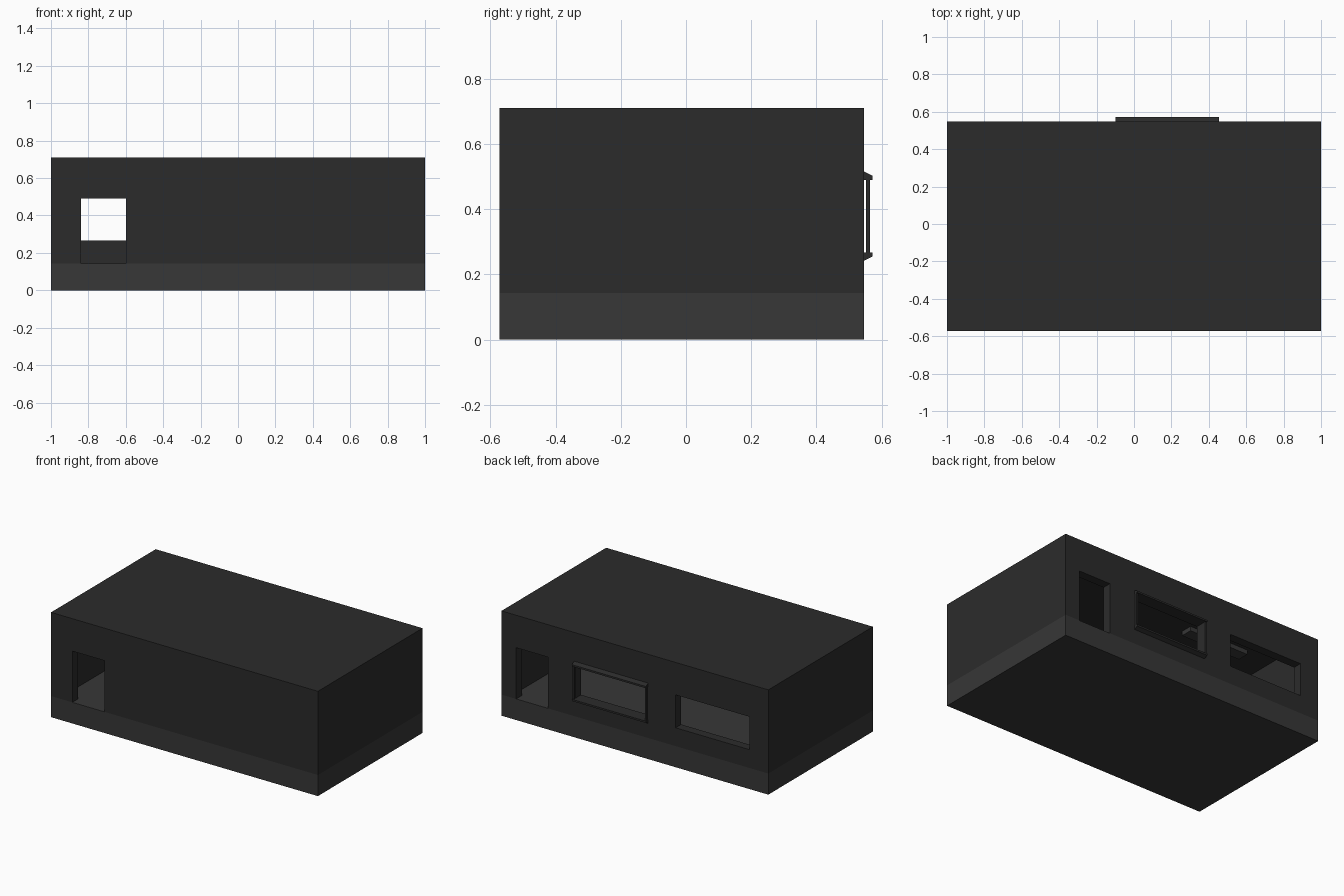
import bpy, bmesh

if "Cube" in bpy.data.objects:
    bpy.data.objects.remove(bpy.data.objects["Cube"])


def material(name, v):
    m = bpy.data.materials.new(name)
    m.diffuse_color = (v, v, v, 1)
    m.use_nodes = True
    m.node_tree.nodes["Principled BSDF"].inputs["Base Color"].default_value = m.diffuse_color
    return m


DARK = material("dark_grey", 0.024)
LIGHT = material("lighter_grey", 0.038)


def box(name, x, y, z, mat=DARK):
    """Box from (min, max) ranges on each axis."""
    bm = bmesh.new()
    bmesh.ops.create_cube(bm, size=1)
    for v in bm.verts:
        v.co = [(r[0] + r[1]) / 2 + c * (r[1] - r[0]) for r, c in zip((x, y, z), v.co)]
    return finish(name, bm, mat)


def finish(name, bm, mat):
    bmesh.ops.recalc_face_normals(bm, faces=bm.faces)
    me = bpy.data.meshes.new(name)
    bm.to_mesh(me)
    bm.free()
    me.materials.append(mat)
    ob = bpy.data.objects.new(name, me)
    bpy.context.collection.objects.link(ob)
    return ob


def cut(target, x, y, z):
    """Subtract a box from the target."""
    cutter = box("cutter", x, y, z)
    cutter.hide_render = True
    mod = target.modifiers.new("cut", 'BOOLEAN')
    mod.operation = 'DIFFERENCE'
    mod.solver = 'EXACT'
    mod.object = cutter
    bpy.context.view_layer.objects.active = target
    bpy.ops.object.modifier_apply(modifier=mod.name)
    bpy.data.objects.remove(cutter)


def rail(name, profile, x0, x1):
    """Extrude a (y, z) profile along x."""
    bm = bmesh.new()
    face = bm.faces.new([bm.verts.new((x0, y, z)) for y, z in profile])
    ext = bmesh.ops.extrude_face_region(bm, geom=[face])
    for v in ext["geom"]:
        if isinstance(v, bmesh.types.BMVert):
            v.co.x = x1
    return finish(name, bm, DARK)


FRONT, BACK, T, FLOOR, TOP = -0.573, 0.547, 0.06, 0.143, 0.71

# foundation, its top is the floor of the room
box("foundation", (-1, 1), (FRONT, BACK), (0, FLOOR), LIGHT)

# hollow walls with roof
walls = box("walls", (-1, 1), (FRONT, BACK), (FLOOR, TOP))
cut(walls, (-1 + T, 1 - T), (FRONT + T, BACK - T), (0.05, 0.69))

# front door, back door and two back windows
front_hole = (FRONT - 0.1, FRONT + 0.1)
back_hole = (BACK - 0.1, BACK + 0.1)
cut(walls, (-0.84, -0.6), front_hole, (0.05, 0.49))
cut(walls, (0.65, 0.89), back_hole, (0.05, 0.49))
cut(walls, (-0.09, 0.445), back_hole, (0.267, 0.49))
cut(walls, (-0.86, -0.305), back_hole, (0.267, 0.49))

# window trim: bevelled rails above and below, thin posts at the ends
X0, X1, OUT = -0.1, 0.455, 0.573
rail("window_top_rail", [(BACK, 0.49), (OUT, 0.49), (OUT, 0.502), (BACK, 0.515)], X0, X1)
rail("window_bottom_rail", [(BACK, 0.267), (OUT, 0.267), (OUT, 0.255), (BACK, 0.242)], X0, X1)
for side, x in (("left", X0), ("right", X1 - 0.012)):
    box("window_post_" + side, (x, x + 0.012), (0.553, 0.565), (0.26, 0.495))

# ceiling fixture
box("ceiling_fixture", (-0.73, -0.28), (0.12, 0.2), (0.66, 0.695), LIGHT)
